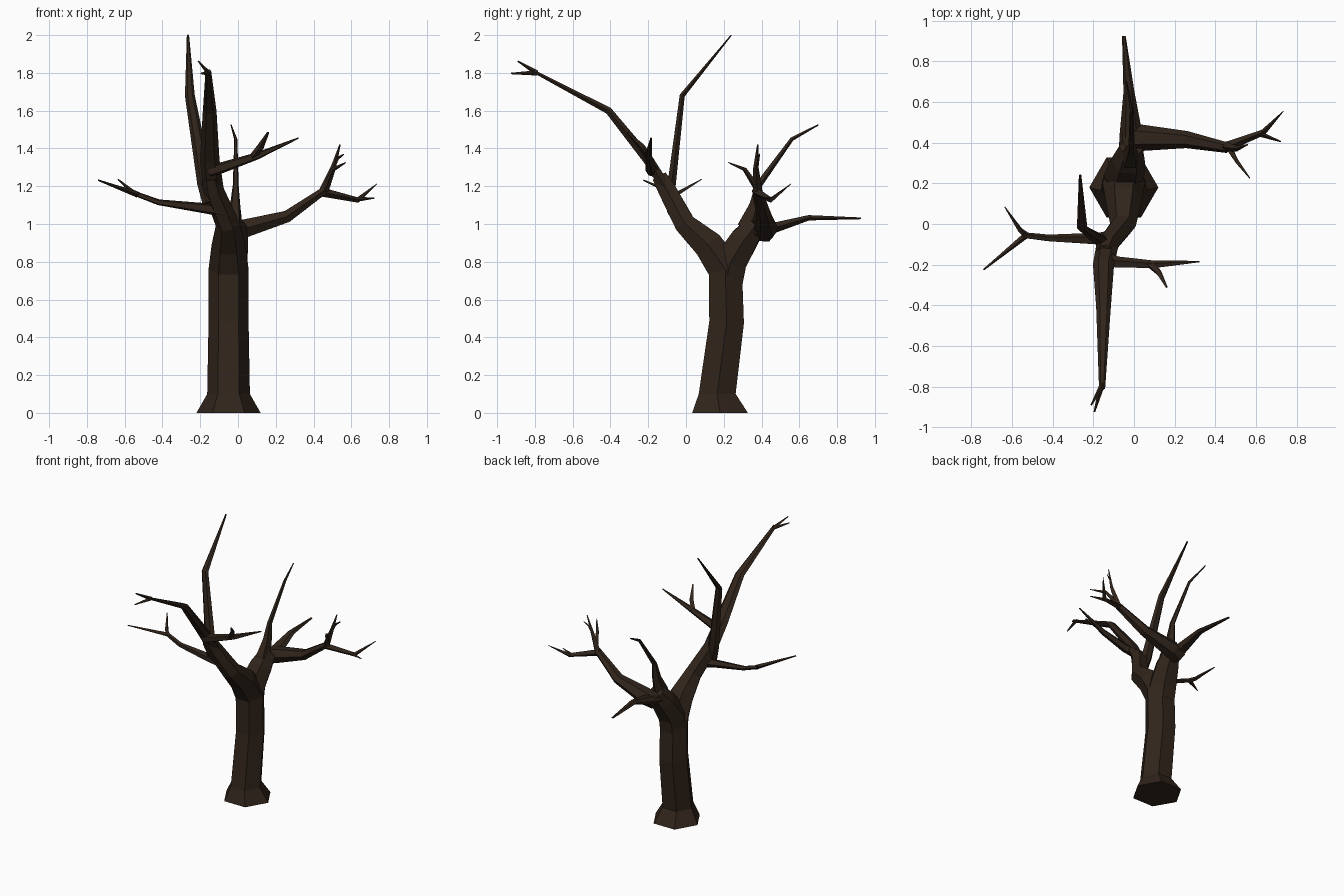
import bpy, bmesh, math
from mathutils import Vector

bark = bpy.data.materials.new("dark_bark")
bark.diffuse_color = (0.03, 0.018, 0.011, 1)


def limb(name, pts, sides=6, side=(1, 0, 0), flat=1.0):
    """Flat-faced tapering tube; pts are (x, y, z, radius), flat squashes it across 'side'."""
    bm = bmesh.new()
    pos = [Vector(p[:3]) for p in pts]
    last = len(pos) - 1
    rings = []
    for i, p in enumerate(pts):
        before = (pos[i] - pos[max(i - 1, 0)]).normalized()
        after = (pos[min(i + 1, last)] - pos[i]).normalized()
        d = (before + after).normalized()
        if i == 0 and p[2] == 0:
            d = Vector((0, 0, 1))          # level foot on the ground
        u = Vector(side)
        u = (u - d * u.dot(d)).normalized()
        v = d.cross(u)
        ring = []
        for k in range(sides):
            a = 2 * math.pi * k / sides
            ring.append(bm.verts.new(pos[i] + p[3] * (u * math.cos(a) + v * math.sin(a) * flat)))
        rings.append(ring)
    for a, b in zip(rings, rings[1:]):
        for k in range(sides):
            n = (k + 1) % sides
            bm.faces.new((a[k], a[n], b[n], b[k]))
    bm.faces.new(rings[0][::-1])
    bm.faces.new(rings[-1])
    bmesh.ops.recalc_face_normals(bm, faces=bm.faces)
    me = bpy.data.meshes.new(name)
    bm.to_mesh(me)
    bm.free()
    me.materials.append(bark)
    ob = bpy.data.objects.new(name, me)
    bpy.context.collection.objects.link(ob)


X, Y = (1, 0, 0), (0, 1, 0)

# trunk leaning into the front main limb
limb("trunk", [(-.05, .18, 0, .17), (-.05, .165, .1, .113), (-.05, .215, .48, .106),
               (-.05, .208, .76, .106), (-.05, .118, .89, .09), (-.055, -.005, 1.0, .064),
               (-.13, -.1, 1.18, .055), (-.145, -.14, 1.25, .045)])
# rear main limb
limb("rear_limb", [(-.05, .215, .7, .1), (-.05, .235, .8, .1), (-.03, .31, .92, .085),
                   (-.015, .375, 1.0, .06)])

# front limb branches
limb("top_branch", [(-.14, -.09, 1.12, .05), (-.175, -.075, 1.22, .042),
                    (-.255, -.02, 1.68, .026), (-.265, .24, 2.0, .006)], 6, X, .6)
limb("front_branch", [(-.13, -.1, 1.18, .055), (-.15, -.2, 1.34, .052), (-.15, -.41, 1.6, .036),
                      (-.157, -.81, 1.81, .015)], 6, X, .6)
limb("front_side_branch", [(-.15, -.17, 1.28, .036), (-.08, -.19, 1.3, .03),
                           (.1, -.2, 1.36, .02), (.32, -.185, 1.455, .004)], 5, Y)
limb("left_branch", [(-.07, -.06, 1.07, .04), (-.17, -.075, 1.083, .032),
                     (-.42, -.07, 1.115, .018), (-.55, -.055, 1.163, .015)], 5, Y, .9)

# rear limb branches
limb("right_branch", [(-.04, .41, .95, .06), (.03, .425, .975, .066), (.26, .415, 1.04, .042),
                      (.46, .375, 1.18, .026)], 6, Y, .85)
limb("rear_upper_branch", [(-.02, .32, .98, .06), (-.015, .365, 1.1, .036), (-.012, .385, 1.21, .02),
                           (-.012, .56, 1.45, .011), (-.037, .7, 1.525, .004)], 5, Y, .8)
limb("rear_branch", [(-.015, .36, .95, .06), (-.015, .45, .975, .055), (-.025, .65, 1.033, .027),
                     (-.05, .925, 1.03, .009)], 6, X, .6)

# twigs
twigs = {
    "front": [[(-.155, -.79, 1.8, .014), (-.21, -.89, 1.862, .004)],
              [(-.157, -.79, 1.8, .014), (-.195, -.925, 1.797, .004)]],
    "front_side": [[(.08, -.2, 1.355, .02), (.12, -.235, 1.41, .018), (.16, -.31, 1.485, .006)]],
    "left": [[(-.53, -.055, 1.155, .016), (-.74, -.225, 1.232, .004)],
             [(-.53, -.055, 1.155, .016), (-.56, -.03, 1.17, .013), (-.635, .083, 1.237, .003)]],
    "right": [[(.44, .375, 1.17, .024), (.635, .45, 1.127, .015), (.735, .555, 1.212, .002)],
              [(.62, .443, 1.13, .014), (.722, .405, 1.137, .003)],
              [(.45, .38, 1.165, .026), (.505, .37, 1.3, .014), (.54, .38, 1.42, .004)],
              [(.495, .37, 1.28, .012), (.525, .38, 1.345, .009), (.56, .39, 1.37, .003)],
              [(.47, .37, 1.2, .018), (.505, .31, 1.29, .012), (.57, .225, 1.325, .003)]],
}
for group, paths in twigs.items():
    for n, path in enumerate(paths, 1):
        limb(f"{group}_twig_{n}", path, 4, Y if group != "front" else X)
